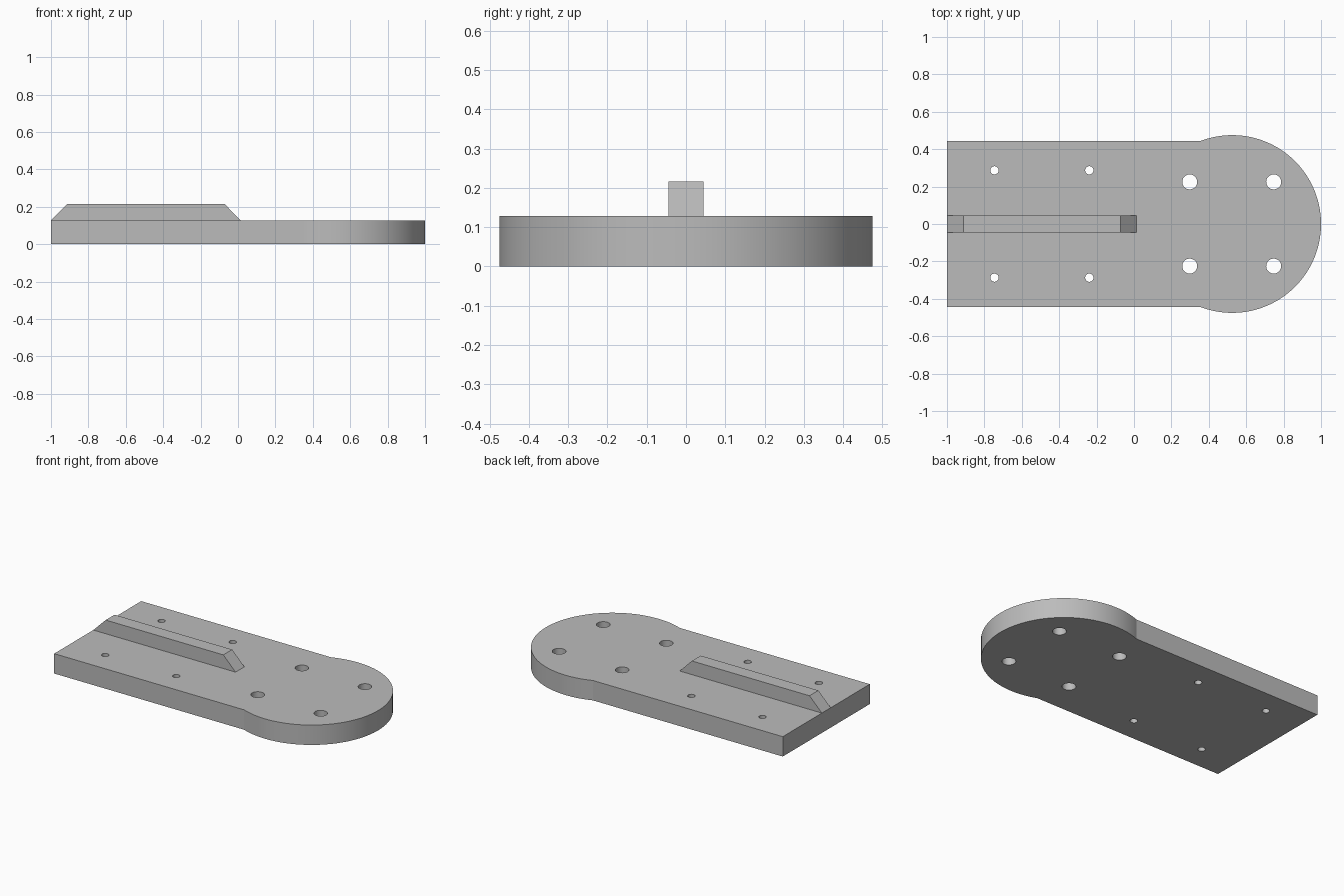
import bpy, bmesh, math

cube = bpy.data.objects.get("Cube")
if cube:
    bpy.data.objects.remove(cube, do_unlink=True)

THICK = 0.128
ROUND_X, ROUND_R = 0.525, 0.475
HALF_W = 0.443

grey = bpy.data.materials.new("plain grey")
grey.use_nodes = True
colour = (0.5, 0.5, 0.5, 1)
grey.diffuse_color = colour
grey.node_tree.nodes["Principled BSDF"].inputs["Base Color"].default_value = colour


def prism(name, points, offset):
    """Extrude a closed outline of 3D points along an offset."""
    bm = bmesh.new()
    face = bm.faces.new([bm.verts.new(p) for p in points])
    extruded = bmesh.ops.extrude_face_region(bm, geom=[face])["geom"]
    bmesh.ops.translate(bm, vec=offset,
                        verts=[v for v in extruded if isinstance(v, bmesh.types.BMVert)])
    bmesh.ops.recalc_face_normals(bm, faces=bm.faces)
    mesh = bpy.data.meshes.new(name)
    bm.to_mesh(mesh)
    bm.free()
    obj = bpy.data.objects.new(name, mesh)
    bpy.context.collection.objects.link(obj)
    mesh.materials.append(grey)
    return obj


def arc(x, y, z, radius, start, end, steps):
    angles = [start + (end - start) * i / steps for i in range(steps + 1)]
    return [(x + radius * math.cos(a), y + radius * math.sin(a), z) for a in angles]


# Base plate: straight tongue running into a wider round end
join = math.pi - math.asin(HALF_W / ROUND_R)
outline = [(-1, HALF_W, 0), (-1, -HALF_W, 0)]
outline += arc(ROUND_X, 0, 0, ROUND_R, -join, join, 96)
plate = prism("base_plate", outline, (0, 0, THICK))

# Screw holes: four large in the round end, four small in the tongue
holes = [(x, y * side, r)
         for xs, y, r in (((0.298, 0.747), 0.225, 0.04), ((-0.746, -0.239), 0.287, 0.022))
         for x in xs for side in (-1, 1)]
cutters = bpy.data.collections.new("hole_cutters")
bpy.context.scene.collection.children.link(cutters)
for x, y, r in holes:
    cutter = prism("hole_cutter", arc(x, y, -0.1, r, 0, math.tau, 40)[:-1], (0, 0, 0.4))
    bpy.context.collection.objects.unlink(cutter)
    cutters.objects.link(cutter)

cut = plate.modifiers.new("holes", "BOOLEAN")
cut.operand_type = "COLLECTION"
cut.collection = cutters
cut.solver = "EXACT"
bpy.context.view_layer.objects.active = plate
plate.select_set(True)
bpy.ops.object.modifier_apply(modifier=cut.name)
for cutter in list(cutters.objects):
    bpy.data.objects.remove(cutter, do_unlink=True)
bpy.data.collections.remove(cutters)
bpy.ops.object.shade_smooth_by_angle(angle=math.radians(15))

# Centre rib with sloped ends, sitting on the plate
rib_profile = [(-1, THICK), (-0.912, 0.216), (-0.073, 0.216), (0.014, THICK)]
prism("centre_rib", [(x, -0.045, z) for x, z in rib_profile], (0, 0.09, 0))
